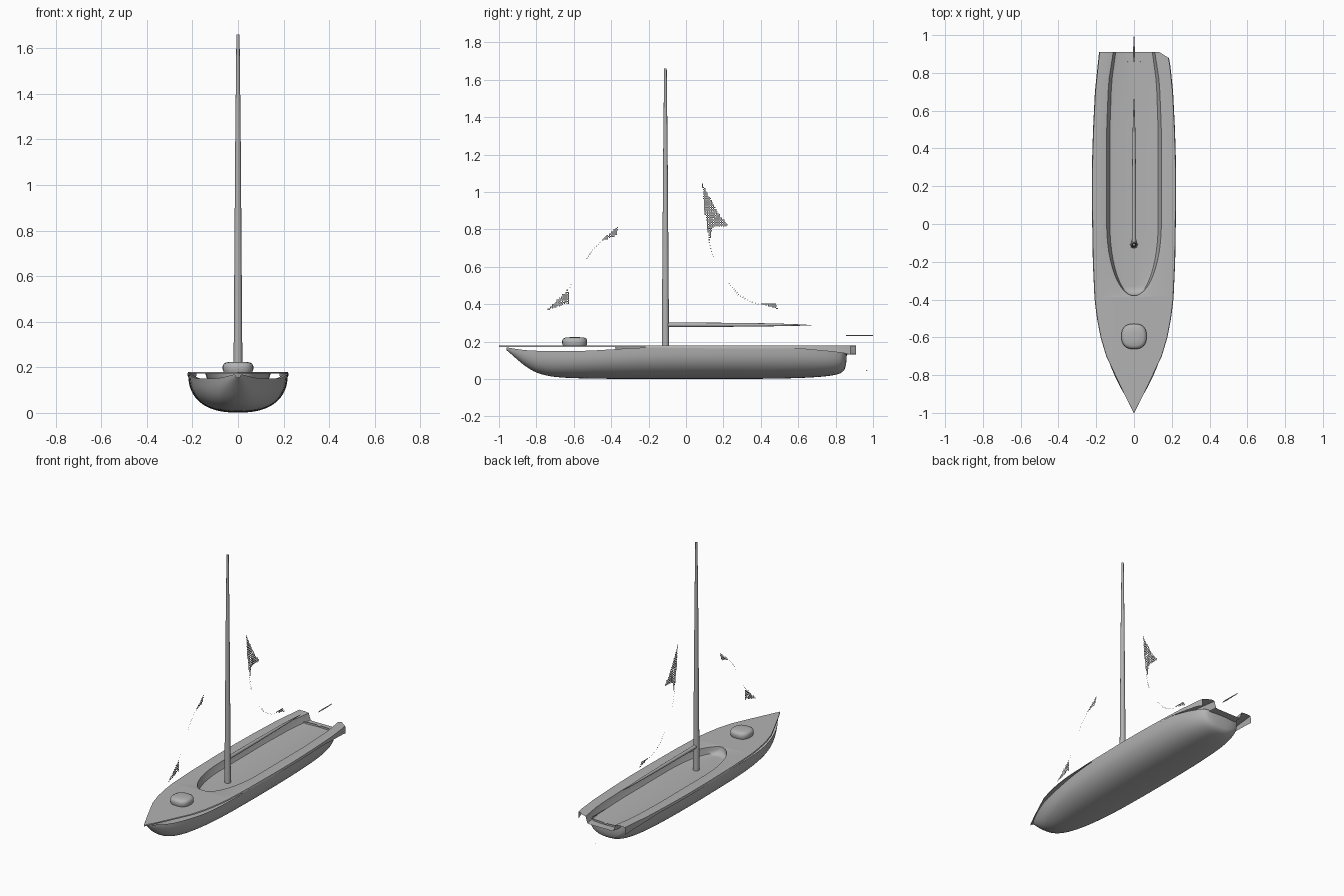
import bpy, bmesh, math
from mathutils import Vector
from mathutils.geometry import intersect_point_tri_2d

cube = bpy.data.objects.get("Cube")
if cube:
    bpy.data.objects.remove(cube, do_unlink=True)

grey = bpy.data.materials.new("plain grey")
grey.use_nodes = True
grey.diffuse_color = (0.45, 0.45, 0.45, 1)
grey.node_tree.nodes["Principled BSDF"].inputs["Base Color"].default_value = grey.diffuse_color


def finish(name, bm, smooth=True, weld=True):
    if weld:
        bmesh.ops.remove_doubles(bm, verts=bm.verts, dist=0.0005)
        bmesh.ops.recalc_face_normals(bm, faces=bm.faces)
    mesh = bpy.data.meshes.new(name)
    bm.to_mesh(mesh)
    bm.free()
    mesh.materials.append(grey)
    obj = bpy.data.objects.new(name, mesh)
    bpy.context.collection.objects.link(obj)
    if smooth:
        bpy.ops.object.select_all(action="DESELECT")
        obj.select_set(True)
        bpy.context.view_layer.objects.active = obj
        bpy.ops.object.shade_smooth_by_angle(angle=math.radians(40))
    return obj


def loft(rows, closed=False, caps=False):
    """Skin a list of equal-length point rows."""
    bm = bmesh.new()
    grid = [[bm.verts.new(p) for p in row] for row in rows]
    n = len(rows[0])
    for a, b in zip(grid, grid[1:]):
        for i in range(n if closed else n - 1):
            j = (i + 1) % n
            bm.faces.new((a[i], a[j], b[j], b[i]))
    if caps:
        bm.faces.new(grid[0])
        bm.faces.new(grid[-1])
    return bm


def lookup(table, y):
    for (y0, v0), (y1, v1) in zip(table, table[1:]):
        if y <= y1:
            return v0 + (v1 - v0) * max(0, y - y0) / (y1 - y0)
    return table[-1][1]


def ring(centre, rx, ry, axis="z", n=16, power=1):
    pts = []
    for i in range(n):
        a = math.tau * i / n
        c, s = math.cos(a), math.sin(a)
        u = rx * math.copysign(abs(c) ** power, c)
        v = ry * math.copysign(abs(s) ** power, s)
        pts.append(Vector(centre) + Vector((u, v, 0) if axis == "z" else (u, 0, v)))
    return pts


# Hull shell: y, half width, keel height, upper edge height
stations = [
    (-0.96, 0.012, 0.155, 0.170), (-0.92, 0.040, 0.120, 0.163),
    (-0.87, 0.070, 0.075, 0.155), (-0.80, 0.105, 0.028, 0.150),
    (-0.70, 0.145, 0.008, 0.152), (-0.58, 0.175, 0.003, 0.148),
    (-0.40, 0.203, 0, 0.158), (-0.20, 0.216, 0, 0.172),
    (0.15, 0.222, 0, 0.175), (0.45, 0.215, 0, 0.175),
    (0.63, 0.203, 0.005, 0.170), (0.74, 0.180, 0.012, 0.155),
    (0.82, 0.150, 0.024, 0.145), (0.85, 0.125, 0.045, 0.142),
    (0.858, 0.06, 0.09, 0.142), (0.86, 0.01, 0.135, 0.142)]
rows = []
for y, w, keel, top in stations:
    row = []
    for i in range(-8, 9):
        a = i / 8 * math.pi / 2
        x = math.copysign(abs(math.sin(a)) ** 0.83, a) * w
        row.append((x, y, top - (top - keel) * max(0, math.cos(a)) ** 0.83))
    rows.append(row)
hull = finish("hull", loft(rows))
sub = hull.modifiers.new("smooth", "SUBSURF")
sub.levels = sub.render_levels = 2

# Deck with the sunken cockpit, open at the stern
outline = [(-1, 0.001), (-0.9, 0.052), (-0.8, 0.1), (-0.7, 0.147), (-0.6, 0.177),
           (-0.5, 0.196), (-0.4, 0.209), (-0.2, 0.218), (0.1, 0.223), (0.3, 0.223),
           (0.5, 0.217), (0.7, 0.207), (0.91, 0.185)]
lip = [(-1, 0.172), (-0.3, 0.172), (0, 0.165), (0.6, 0.163), (0.8, 0.145), (0.91, 0.13)]
aft_rim = [(0, 0.145), (0.5, 0.145), (0.75, 0.135), (0.91, 0.11)]
ys = [-1 + 0.05 * i for i in range(12)] + [-0.42, -0.39]
ys += [-0.38 * math.cos(math.pi / 2 * i / 12) for i in range(12)]
ys += [0.07 * i for i in range(13)] + [0.885, 0.91]
rows = []
for y in ys:
    w = lookup(outline, y)
    if y < 0:
        r = 0.145 * math.sqrt(max(0, 1 - (y / 0.38) ** 2))
    else:
        r = lookup(aft_rim, y)
    depth = 0.05 * min(1, r / 0.05)
    half = [(w, lookup(lip, y)), (w * 0.985, 0.179), (min(r + 0.025, w * 0.95), 0.18),
            (r, 0.18 - depth * 0.08), (r * 0.95, 0.18 - depth * 0.5),
            (r * 0.88, 0.18 - depth * 0.92), (r * 0.75, 0.18 - depth)]
    row = [(-x, y, z) for x, z in half] + [(0, y, 0.18 - depth)]
    rows.append(row + [(x, y, z) for x, z in reversed(half)])
# The left aft corner stops a little short
rows[-1] = [(x, 0.88 if x > 0.14 else y, z) for x, y, z in rows[-1]]
rows[-2] = [(x, 0.865 if x > 0.14 else y, z) for x, y, z in rows[-2]]
finish("deck", loft(rows))

# Rounded fore hatch
profile = [(0.062, 0.175), (0.067, 0.19), (0.067, 0.205), (0.062, 0.216), (0.05, 0.222), (0.02, 0.224)]
finish("fore_hatch", loft([ring((0, -0.595, z), r, r, n=32, power=0.8) for r, z in profile], True, True))

# Mast and boom
finish("mast", loft([ring((0, -0.11, z), r, r)
                     for z, r in [(0.125, 0.02), (0.6, 0.0165), (1.2, 0.012), (1.66, 0.007)]], True, True))
finish("boom", loft([ring((0, y, z), r, r, "y") for y, z, r in
                     [(-0.11, 0.29, 0.012), (0.2, 0.29, 0.011), (0.45, 0.29, 0.008),
                      (0.58, 0.289, 0.005), (0.67, 0.288, 0.001)]], True, True))

# Tiller
finish("tiller", loft([ring((0, y, 0.233), r, 0.003, "y", 8) for y, r in
                       [(0.855, 0.001), (0.89, 0.005), (0.94, 0.004), (1.0, 0.001)]], True, True))


# Torn open-weave sail cloth, flat on the centre plane
def cloth(name, triangles, cell=0.006):
    bm = bmesh.new()
    for tri in triangles:
        pts = [Vector(p) for p in tri]
        y0, z0 = min(p.x for p in pts), min(p.y for p in pts)
        ny = int((max(p.x for p in pts) - y0) / cell) + 1
        nz = int((max(p.y for p in pts) - z0) / cell) + 1
        for i in range(ny):
            for j in range(nz):
                y, z = y0 + i * cell, z0 + j * cell
                inside = intersect_point_tri_2d(Vector((y + cell / 2, z + cell / 2)), *pts)
                if inside and not (i % 2 and j % 2):
                    corners = ((y, z), (y + cell, z), (y + cell, z + cell), (y, z + cell))
                    bm.faces.new([bm.verts.new((0, a, b)) for a, b in corners])
    return finish(name, bm, False, False)


def shreds(name, path, size=0.005):
    """Tiny scraps of cloth strung along a curve."""
    bm = bmesh.new()
    for (y0, z0), (y1, z1) in zip(path, path[1:]):
        count = max(1, int(math.hypot(y1 - y0, z1 - z0) / (size * 2.6)))
        for i in range(count):
            y, z = y0 + (y1 - y0) * i / count, z0 + (z1 - z0) * i / count
            bm.faces.new([bm.verts.new((0, y + a * size, z + b * size))
                          for a, b in ((-1, -0.5), (0.8, 0), (0.5, 0.9))])
    return finish(name, bm, False, False)


cloth("mainsail_head", [((0.085, 1.05), (0.10, 0.90), (0.17, 0.89)),
                        ((0.10, 0.90), (0.17, 0.89), (0.115, 0.80)),
                        ((0.17, 0.89), (0.225, 0.82), (0.115, 0.81)),
                        ((0.115, 0.81), (0.14, 0.81), (0.125, 0.73))])
cloth("mainsail_clew", [((0.39, 0.405), (0.48, 0.405), (0.49, 0.375))])
shreds("mainsail_luff", [(0.125, 0.73), (0.135, 0.68), (0.15, 0.64)])
shreds("mainsail_foot", [(0.23, 0.51), (0.28, 0.45), (0.34, 0.415), (0.40, 0.395)])
cloth("jib_tack", [((-0.74, 0.37), (-0.66, 0.395), (-0.68, 0.43)),
                   ((-0.68, 0.43), (-0.625, 0.40), (-0.63, 0.48)),
                   ((-0.70, 0.395), (-0.625, 0.40), (-0.68, 0.43))])
cloth("jib_head", [((-0.36, 0.82), (-0.375, 0.765), (-0.46, 0.735))])
shreds("jib_luff", [(-0.62, 0.49), (-0.61, 0.52)])
shreds("jib_leech", [(-0.53, 0.645), (-0.50, 0.69), (-0.45, 0.74)])
shreds("rudder_scraps", [(0.965, 0.045), (0.975, 0.07)], 0.006)
